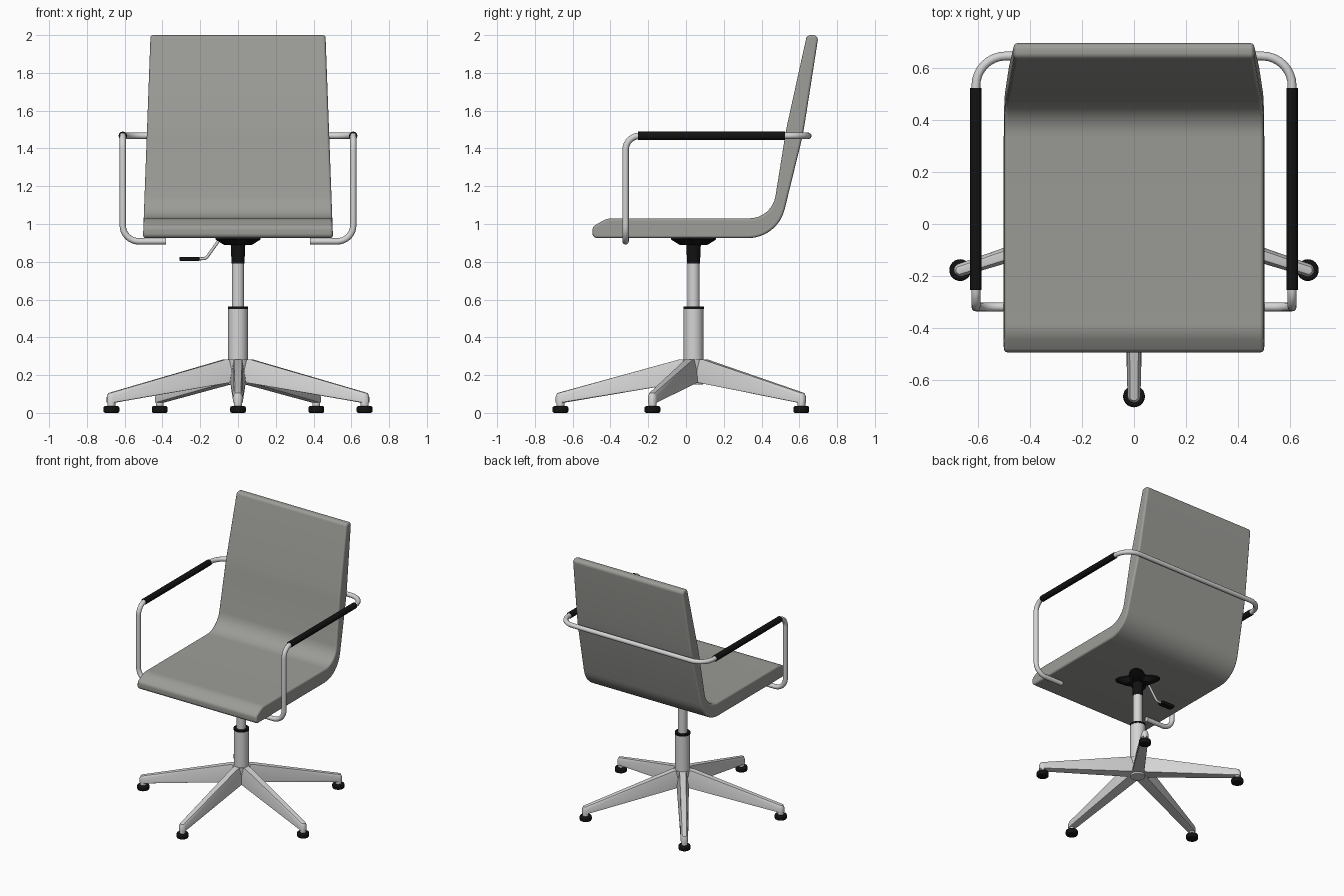
import bpy, bmesh, math
from mathutils import Vector, Matrix

cube = bpy.data.objects.get("Cube")
if cube:
    bpy.data.objects.remove(cube, do_unlink=True)

CY = 0.04          # y of the swivel axis
LEG_REACH = 0.705  # distance from axis to each glide


def material(name, rgb):
    m = bpy.data.materials.new(name)
    m.use_nodes = True
    m.diffuse_color = (*rgb, 1)
    m.node_tree.nodes["Principled BSDF"].inputs["Base Color"].default_value = (*rgb, 1)
    return m


GREY = material("warm grey upholstery", (0.33, 0.335, 0.31))
METAL = material("light metal", (0.66, 0.66, 0.66))
BLACK = material("black plastic", (0.006, 0.006, 0.006))


def finish(obj, name, mat, angle=35):
    obj.name = name
    obj.data.materials.clear()
    obj.data.materials.append(mat)
    bpy.ops.object.select_all(action='DESELECT')
    obj.select_set(True)
    bpy.context.view_layer.objects.active = obj
    bpy.ops.object.shade_smooth_by_angle(angle=math.radians(angle))
    return obj


def from_bmesh(bm, name, mat, angle=35):
    bmesh.ops.recalc_face_normals(bm, faces=bm.faces)
    mesh = bpy.data.meshes.new(name)
    bm.to_mesh(mesh)
    bm.free()
    obj = bpy.data.objects.new(name, mesh)
    bpy.context.collection.objects.link(obj)
    return finish(obj, name, mat, angle)


def bevel(obj, width, segments=2):
    mod = obj.modifiers.new("bevel", 'BEVEL')
    mod.width, mod.segments = width, segments
    mod.limit_method, mod.angle_limit = 'ANGLE', math.radians(40)
    mod.harden_normals = True


def cylinder(name, mat, r, z0, z1, x=0, y=CY, r_top=None):
    bpy.ops.mesh.primitive_cone_add(vertices=32, radius1=r, radius2=r_top or r,
                                    depth=z1 - z0, location=(x, y, (z0 + z1) / 2))
    return finish(bpy.context.object, name, mat)


def rounded(points, radii, closed=False, steps=8):
    """Replace each corner of a path with a circular fillet."""
    pts = [Vector(p) for p in points]
    out = []
    for i, (p, r) in enumerate(zip(pts, radii)):
        if r == 0:
            out.append(p)
            continue
        a = (pts[i - 1] - p).normalized()
        b = (pts[(i + 1) % len(pts)] - p).normalized()
        half = a.angle(b) / 2
        centre = p + (a + b).normalized() * (r / math.sin(half))
        start = p + a * (r / math.tan(half)) - centre
        end = p + b * (r / math.tan(half)) - centre
        sweep = math.pi - 2 * half
        for k in range(steps + 1):
            t = k / steps
            out.append(centre + (start * math.sin((1 - t) * sweep)
                                 + end * math.sin(t * sweep)) / math.sin(sweep))
    return out


def tube(name, mat, path, r):
    curve = bpy.data.curves.new(name, 'CURVE')
    curve.dimensions = '3D'
    curve.bevel_depth, curve.bevel_resolution = r, 4
    curve.use_fill_caps = True
    spline = curve.splines.new('POLY')
    spline.points.add(len(path) - 1)
    for sp, p in zip(spline.points, path):
        sp.co = (*p, 1)
    obj = bpy.data.objects.new(name, curve)
    bpy.context.collection.objects.link(obj)
    bpy.ops.object.select_all(action='DESELECT')
    obj.select_set(True)
    bpy.context.view_layer.objects.active = obj
    bpy.ops.object.convert(target='MESH')
    return finish(bpy.context.object, name, mat, 50)


# One-piece seat and back shell: rounded side profile, narrowing upward
corners = [(-0.495, 0.925), (-0.495, 0.985), (-0.42, 1.03), (0.455, 1.03), (0.53, 1.5),
           (0.64, 2.0), (0.702, 2.0), (0.62, 1.476), (0.485, 0.925)]
radii = [0.025, 0.03, 0.12, 0.14, 1.5, 0.025, 0.025, 1.5, 0.2]
profile = rounded([(0, y, z) for y, z in corners], radii, closed=True)
bm = bmesh.new()
rings = []
for side in (-1, 1):
    rings.append([bm.verts.new((side * (0.503 - 0.037 * (p.z - 0.925)), p.y, p.z))
                  for p in profile])
    bm.faces.new(rings[-1])
n = len(profile)
for i in range(n):
    j = (i + 1) % n
    bm.faces.new((rings[0][i], rings[0][j], rings[1][j], rings[1][i]))
bevel(from_bmesh(bm, "seat_shell", GREY), 0.014, 3)

# Continuous arm tube: under the seat, up, back and across behind the backrest
AX, AY, AZ = 0.61, -0.32, 1.467
half = [(0.38, AY, 0.908), (AX, AY, 0.908), (AX, AY, AZ), (AX, 0.648, AZ)]
arm_radii = [0, 0.085, 0.075, 0.115]
loop = half + [(-x, y, z) for x, y, z in reversed(half)]
tube("arm_frame", METAL, rounded(loop, arm_radii + arm_radii[::-1]), 0.017)

# Armrest sleeves
for side, label in ((1, "left"), (-1, "right")):
    tube(label + "_armrest_sleeve", BLACK,
         [(side * AX, -0.255, AZ), (side * AX, 0.525, AZ)], 0.0225)

# Four-lobed mounting plate under the seat
bm = bmesh.new()
N = 64
levels = []
for z, scale in ((0.93, 1.0), (0.918, 1.0), (0.888, 0.6)):
    ring = []
    for k in range(N):
        a = 2 * math.pi * k / N
        r = scale * (0.118 - 0.036 * math.cos(4 * a))
        ring.append(bm.verts.new((r * math.cos(a), CY + r * math.sin(a), z)))
    levels.append(ring)
for lo, hi in zip(levels, levels[1:]):
    for k in range(N):
        bm.faces.new((lo[k], lo[(k + 1) % N], hi[(k + 1) % N], hi[k]))
bm.faces.new(levels[0])
bm.faces.new(levels[-1])
from_bmesh(bm, "seat_mount_plate", BLACK)

# Swivel column
cylinder("column_socket", BLACK, 0.034, 0.79, 0.9, r_top=0.039)
cylinder("gas_lift", METAL, 0.032, 0.5, 0.82)
cylinder("column_cap", BLACK, 0.054, 0.55, 0.563)
cylinder("column_sleeve", METAL, 0.052, 0.2, 0.552)
cylinder("base_hub", METAL, 0.05, 0.15, 0.283, r_top=0.06)

# Height lever with flat paddle
tube("height_lever", METAL, rounded(
    [(-0.06, CY, 0.925), (-0.1, CY, 0.915), (-0.17, CY, 0.817), (-0.22, CY, 0.815)],
    [0, 0.02, 0.03, 0]), 0.008)
bpy.ops.mesh.primitive_cube_add(size=1, location=(-0.257, CY, 0.815))
paddle = bpy.context.object
paddle.scale = (0.108, 0.05, 0.022)
bpy.ops.object.transform_apply(location=False, rotation=False, scale=True)
bevel(finish(paddle, "lever_paddle", BLACK), 0.007)

# Five tapered star legs, each with a short post and a glide
for i in range(5):
    turn = math.radians(-90 + 72 * i)
    points = []
    for s in (-1, 1):
        points += [(0, s * 0.022, 0.283), (0.075, s * 0.022, 0.283),
                   (0, s * 0.042, 0.17), (0.05, s * 0.042, 0.168)]
    for r, z in ((0.025, 0.055), (0.025, 0.085), (0.017, 0.105)):
        for k in range(12):
            a = 2 * math.pi * k / 12
            points.append((LEG_REACH + r * math.cos(a), r * math.sin(a), z))
    bm = bmesh.new()
    verts = [bm.verts.new(p) for p in points]
    hull = bmesh.ops.convex_hull(bm, input=verts)
    bmesh.ops.delete(bm, geom=list(set(hull["geom_interior"] + hull["geom_unused"])),
                     context='VERTS')
    bmesh.ops.transform(bm, verts=bm.verts,
                        matrix=Matrix.Translation((0, CY, 0)) @ Matrix.Rotation(turn, 4, 'Z'))
    from_bmesh(bm, f"base_leg_{i + 1}", METAL, 30)
    x, y = LEG_REACH * math.cos(turn), CY + LEG_REACH * math.sin(turn)
    cylinder(f"leg_post_{i + 1}", METAL, 0.021, 0.03, 0.07, x, y)
    bevel(cylinder(f"glide_{i + 1}", BLACK, 0.042, 0, 0.036, x, y), 0.009)
